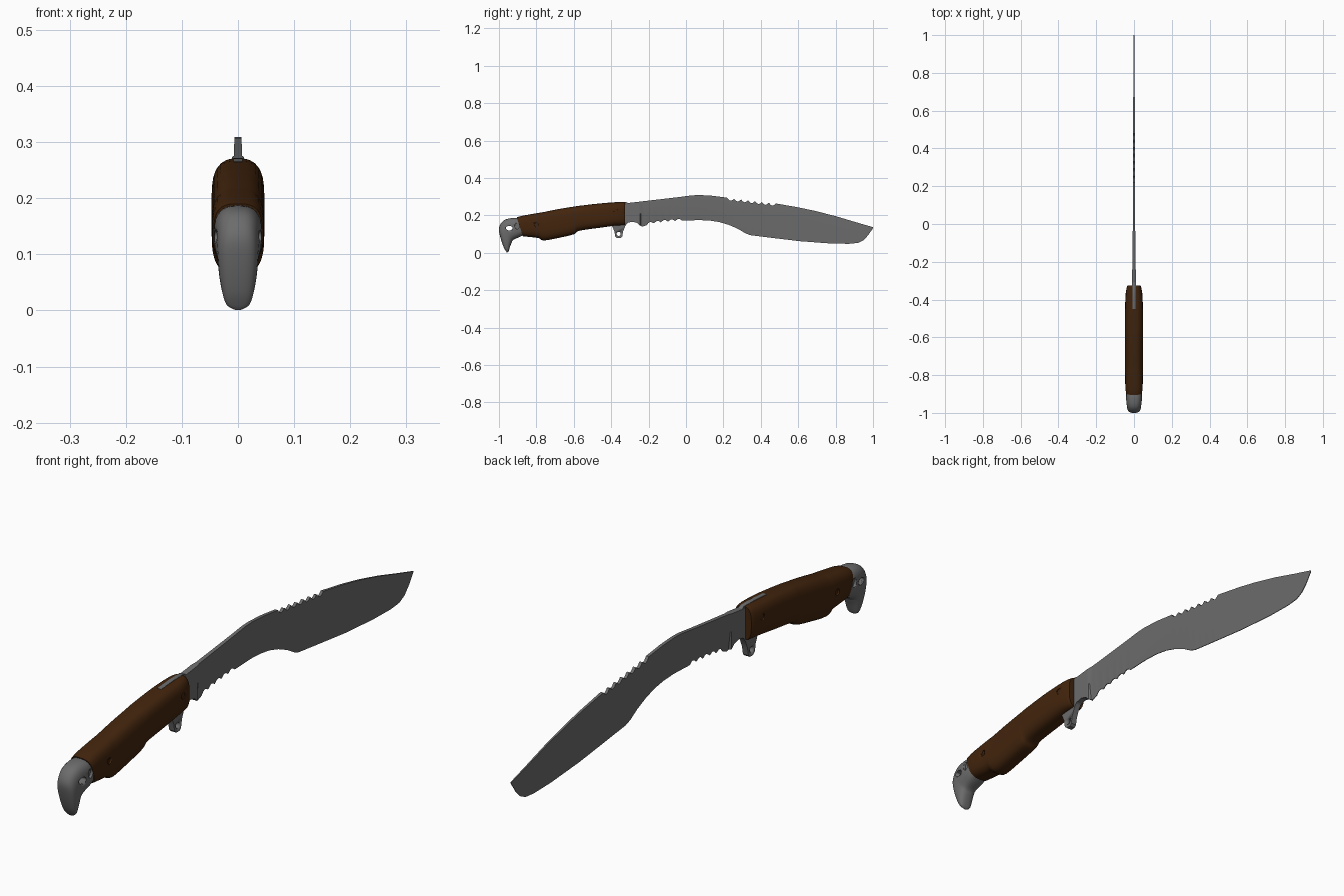
import bpy, bmesh, math
from mathutils import Vector

cube = bpy.data.objects.get("Cube")
if cube:
    bpy.data.objects.remove(cube, do_unlink=True)


def material(name, rgb):
    m = bpy.data.materials.new(name)
    m.use_nodes = True
    m.diffuse_color = (*rgb, 1)
    m.node_tree.nodes["Principled BSDF"].inputs["Base Color"].default_value = (*rgb, 1)
    return m


STEEL = material("grey steel", (0.15, 0.15, 0.15))
WOOD = material("dark brown grip", (0.055, 0.018, 0.004))


def finish(bm, name, mat, angle=35):
    bmesh.ops.recalc_face_normals(bm, faces=bm.faces)
    mesh = bpy.data.meshes.new(name)
    bm.to_mesh(mesh)
    bm.free()
    mesh.materials.append(mat)
    ob = bpy.data.objects.new(name, mesh)
    bpy.context.collection.objects.link(ob)
    bpy.ops.object.select_all(action="DESELECT")
    ob.select_set(True)
    bpy.context.view_layer.objects.active = ob
    bpy.ops.object.shade_smooth_by_angle(angle=math.radians(angle))
    return ob


def lerp_at(points, y):
    """Piecewise linear value at y from (y, value) pairs."""
    for (a, va), (b, vb) in zip(points, points[1:]):
        if y <= b:
            return va + (vb - va) * max(0, (y - a) / (b - a))
    return points[-1][1]


def skin(bm, rings):
    """Join equal rings of points into a capped tube."""
    loops = [[bm.verts.new(p) for p in ring] for ring in rings]
    n = len(loops[0])
    for a, b in zip(loops, loops[1:]):
        for i in range(n):
            j = (i + 1) % n
            bm.faces.new((a[i], a[j], b[j], b[i]))
    bm.faces.new(loops[0])
    bm.faces.new(loops[-1])


def loft(name, sections, mat, power, sides=32, steps=4):
    """Rounded-box sections (y0, z0, y1, z1, half width), smoothed lengthwise."""
    secs = [Vector(s) for s in sections]
    fine = []
    for i in range(len(secs) - 1):
        p, q = secs[i], secs[i + 1]
        m0 = (q - secs[i - 1]) / 2 if i else q - p
        m1 = (secs[i + 2] - p) / 2 if i + 2 < len(secs) else q - p
        for k in range(steps):
            t = k / steps
            fine.append(p * (2*t**3 - 3*t*t + 1) + m0 * (t**3 - 2*t*t + t)
                        + q * (3*t*t - 2*t**3) + m1 * (t**3 - t*t))
    fine.append(secs[-1])
    rings = []
    for y0, z0, y1, z1, w in fine:
        ring = []
        for i in range(sides):
            a = 2 * math.pi * i / sides
            c, s = math.cos(a), math.sin(a)
            u = math.copysign(abs(c) ** (2 / power), c)
            v = math.copysign(abs(s) ** (2 / power), s) / 2 + 0.5
            ring.append((w * u, y1 + (y0 - y1) * v, z1 + (z0 - z1) * v))
        rings.append(ring)
    bm = bmesh.new()
    skin(bm, rings)
    return finish(bm, name, mat)


def drill(ob, y, z, ry, rz, x=0, depth=0.3):
    """Cut an oval hole along x into an object."""
    bm = bmesh.new()
    skin(bm, [[(sx, y + ry * math.cos(i * math.pi / 10), z + rz * math.sin(i * math.pi / 10))
               for i in range(20)] for sx in (x - depth / 2, x + depth / 2)])
    cutter = finish(bm, "hole_cutter", STEEL)
    cutter.hide_render = True
    mod = ob.modifiers.new("hole", "BOOLEAN")
    mod.operation, mod.solver, mod.object = "DIFFERENCE", "EXACT", cutter
    bpy.context.view_layer.objects.active = ob
    bpy.ops.object.modifier_apply(modifier=mod.name)
    bpy.data.objects.remove(cutter, do_unlink=True)


def plate(name, outline, half, mat):
    bm = bmesh.new()
    skin(bm, [[(x, y, z) for y, z in outline] for x in (-half, half)])
    return finish(bm, name, mat)


# Blade: spine and edge lines with scalloped teeth on both
spine = [(-.33, .264), (-.14, .286), (-.03, .299), (.03, .307), (.07, .309), (.14, .305),
         (.22, .295), (.48, .264), (.60, .243), (.69, .224), (.80, .196), (.90, .166), (1, .137)]
edge = [(-.33, .146), (-.31, .161), (-.285, .166), (-.262, .16), (-.245, .145), (-.232, .14),
        (-.20, .152), (-.12, .164), (-.03, .171), (.07, .175), (.13, .172), (.18, .164),
        (.23, .149), (.28, .127), (.32, .103), (.345, .094), (.45, .081), (.61, .062),
        (.77, .05), (.87, .048), (.92, .053), (.95, .068), (.975, .095), (1, .132)]
thick = [(-.33, .011), (-.25, .011), (-.23, .0075), (.1, .006), (.5, .005), (1, .002)]


def teeth(y, start, end, count, depth):
    if not start < y < end:
        return 0
    return depth * abs(math.sin(math.pi * count * (y - start) / (end - start)))


rings = []
COLS = 266
for i in range(COLS + 1):
    y = -.33 + 1.33 * i / COLS
    top = lerp_at(spine, y) - teeth(y, .22, .48, 7, .014)
    low = lerp_at(edge, y) + teeth(y, -.21, -.02, 5, .011)
    t = lerp_at(thick, y)
    mid = low + (top - low) * .5
    e = t if y < -.24 else .0012
    rings.append([(-t, y, top), (t, y, top), (t, y, mid), (e, y, low), (-e, y, low), (-t, y, mid)])
bm = bmesh.new()
skin(bm, rings)
finish(bm, "blade", STEEL, 25)

# Tang strip along the top of the grip
plate("tang", [(-.45, .25), (-.45, .2655), (-.38, .2705), (-.32, .2715), (-.31, .266), (-.31, .2)], .008, STEEL)

# Lower guard tab with lanyard hole
guard = plate("guard_tab", [(-.41, .17), (-.395, .143), (-.383, .115), (-.378, .087), (-.368, .078),
                            (-.35, .078), (-.341, .086), (-.336, .115), (-.325, .142), (-.31, .165)], .011, STEEL)
drill(guard, -.36, .101, .011, .011)

# Grip: top and bottom lines with finger swells
grip = loft("grip", [(-.905, .190, -.872, .088, .043), (-.87, .199, -.85, .086, .046),
                     (-.79, .213, -.79, .079, .047), (-.76, .218, -.76, .066, .047),
                     (-.68, .234, -.68, .080, .047), (-.60, .247, -.60, .099, .047),
                     (-.565, .252, -.57, .118, .047), (-.46, .264, -.46, .134, .047),
                     (-.38, .269, -.38, .145, .045), (-.34, .271, -.34, .147, .039),
                     (-.325, .269, -.325, .149, .034)], WOOD, 3)

# Grip screws recessed on both sides
for side in (-1, 1):
    for y, z in ((-.375, .222), (-.80, .15)):
        drill(grip, y, z, .011, .011, side * .047, .012)

# Beak-shaped pommel
pommel = loft("pommel", [(-.87, .180, -.875, .092, .040), (-.91, .187, -.893, .083, .043),
                         (-.957, .181, -.918, .072, .041), (-.985, .163, -.928, .064, .038),
                         (-1.0, .130, -.932, .055, .036), (-.993, .085, -.938, .040, .033),
                         (-.977, .035, -.944, .022, .027), (-.964, .010, -.948, .010, .020),
                         (-.957, .001, -.951, .004, .008)], STEEL, 2.7)
drill(pommel, -.945, .132, .018, .012)
for side in (-1, 1):
    drill(pommel, -.903, .143, .012, .016, side * .045, .024)
